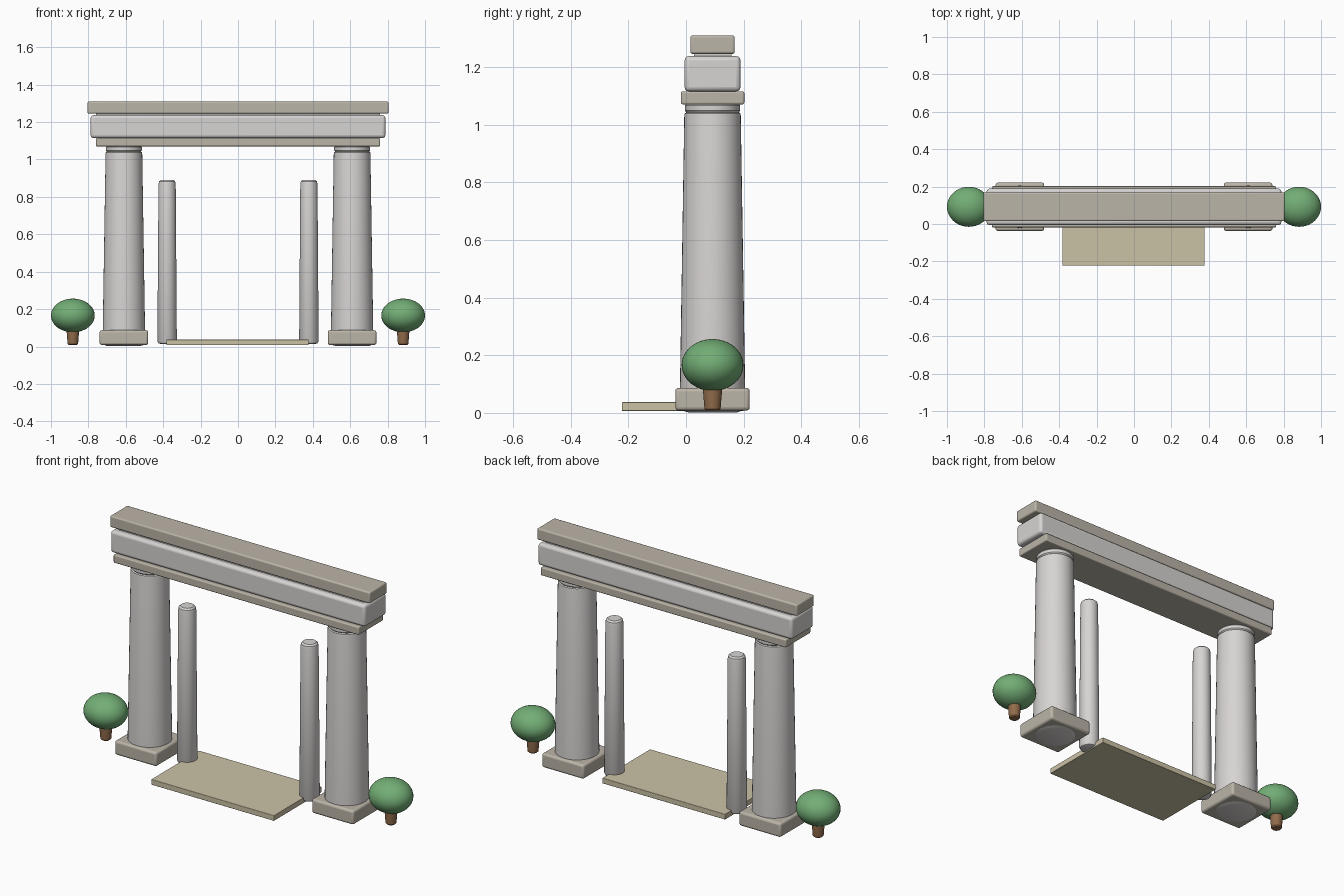
import bpy, math

if "Cube" in bpy.data.objects:
    bpy.data.objects.remove(bpy.data.objects["Cube"])

YC = 0.092  # depth centre of the gateway


def material(name, rgb):
    m = bpy.data.materials.new(name)
    m.diffuse_color = (*rgb, 1)
    m.use_nodes = True
    m.node_tree.nodes["Principled BSDF"].inputs["Base Color"].default_value = m.diffuse_color
    return m


MARBLE = material("marble", (0.68, 0.66, 0.65))
STONE = material("stone", (0.50, 0.46, 0.39))
TAN = material("tan_stone", (0.60, 0.54, 0.38))
LEAF = material("leaf", (0.17, 0.42, 0.18))
BARK = material("bark", (0.28, 0.15, 0.07))


def finish(ob, name, mat, bevel=0, segments=3):
    ob.name = name
    ob.data.materials.append(mat)
    if bevel:
        b = ob.modifiers.new("bevel", 'BEVEL')
        b.width, b.segments = bevel, segments
    bpy.ops.object.shade_smooth_by_angle(angle=math.radians(35))
    return ob


def box(name, x, y, z, mat, bevel=0):
    """Box from (min, max) ranges on each axis."""
    c = [(r[0] + r[1]) / 2 for r in (x, y, z)]
    bpy.ops.mesh.primitive_cube_add(size=1, location=c)
    ob = bpy.context.object
    ob.scale = [r[1] - r[0] for r in (x, y, z)]
    bpy.ops.object.transform_apply(location=False, rotation=False, scale=True)
    return finish(ob, name, mat, bevel)


def turned(name, x, profile, mat, sides=40):
    """Solid of revolution from (radius, z) points, capped at both ends."""
    verts, faces = [], []
    for r, z in profile:
        for i in range(sides):
            a = 2 * math.pi * i / sides
            verts.append((r * math.cos(a), r * math.sin(a), z))
    for k in range(len(profile) - 1):
        for i in range(sides):
            j = (i + 1) % sides
            faces.append((k * sides + i, k * sides + j,
                          (k + 1) * sides + j, (k + 1) * sides + i))
    faces.append(tuple(reversed(range(sides))))
    faces.append(tuple(range((len(profile) - 1) * sides, len(profile) * sides)))
    me = bpy.data.meshes.new(name)
    me.from_pydata(verts, [], faces)
    ob = bpy.data.objects.new(name, me)
    ob.location = (x, YC, 0)
    bpy.context.collection.objects.link(ob)
    bpy.ops.object.select_all(action='DESELECT')
    ob.select_set(True)
    bpy.context.view_layer.objects.active = ob
    return finish(ob, name, mat)


for s, side in ((-1, "left"), (1, "right")):
    # Main column with its collar and square base
    cx = s * 0.61
    turned(side + "_column", cx,
           [(0.085, 0.002), (0.105, 0.008), (0.113, 0.02), (0.113, 0.09), (0.098, 1.03),
            (0.097, 1.038), (0.091, 1.042), (0.096, 1.048), (0.096, 1.066),
            (0.088, 1.075)], MARBLE)
    box(side + "_base", (cx - 0.13, cx + 0.13), (YC - 0.129, YC + 0.129),
        (0.008, 0.087), STONE, 0.012)
    # Slim inner pillar
    turned(side + "_inner_pillar", s * 0.379,
           [(0.034, 0.013), (0.046, 0.017), (0.052, 0.028), (0.046, 0.868),
            (0.043, 0.883), (0.034, 0.891)], MARBLE, 32)
    # Round shrub
    tx = s * 0.883
    turned(side + "_shrub_trunk", tx,
           [(0.022, 0.008), (0.028, 0.014), (0.034, 0.09), (0.034, 0.12)], BARK, 24)
    bpy.ops.mesh.primitive_uv_sphere_add(segments=40, ring_count=24, radius=1,
                                         location=(tx, YC, 0.166))
    leaf = bpy.context.object
    leaf.scale = (0.117, 0.107, 0.09)
    finish(leaf, side + "_shrub_crown", LEAF)

# Lintel stack
box("architrave", (-0.76, 0.76), (YC - 0.11, YC + 0.11), (1.07, 1.115), STONE, 0.006)
box("frieze", (-0.788, 0.788), (YC - 0.097, YC + 0.097), (1.115, 1.237), MARBLE, 0.015)
box("frieze_neck", (-0.76, 0.76), (YC - 0.065, YC + 0.065), (1.23, 1.25), MARBLE)
box("cornice", (-0.805, 0.805), (YC - 0.077, YC + 0.077), (1.245, 1.309), STONE, 0.008)

# Threshold slab
box("threshold", (-0.382, 0.378), (-0.222, 0.2), (0.007, 0.037), TAN, 0.002)
